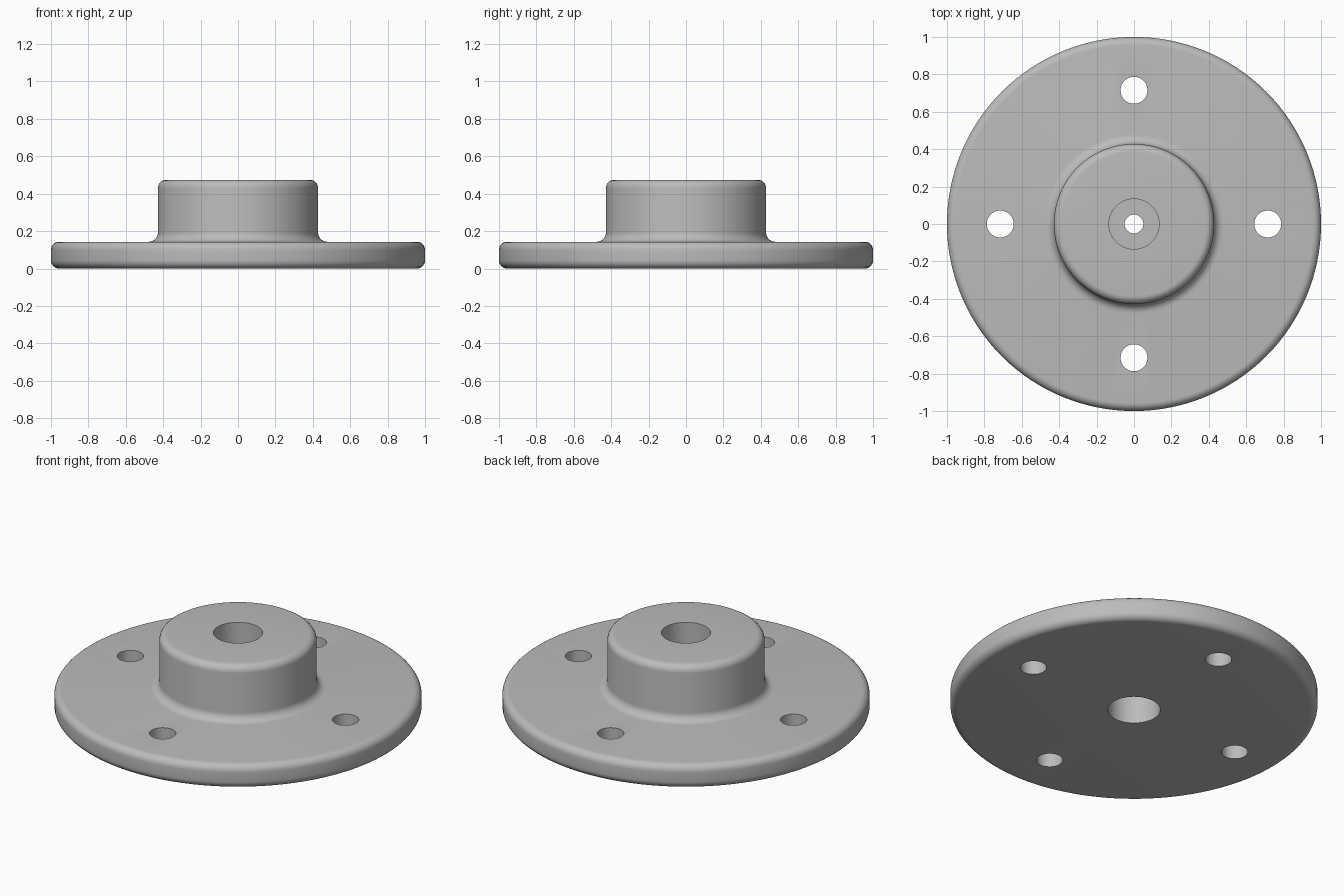
import bpy
import bmesh
from math import cos, sin, pi, radians
from mathutils import Matrix, Vector

old = bpy.data.objects.get("Cube")
if old:
    bpy.data.objects.remove(old, do_unlink=True)

SEGMENTS = 128
DISC_R, DISC_H = 1.0, 0.143
HUB_R, HUB_H = 0.428, 0.474
ROUND = 0.043          # rounded outer edges
FILLET = 0.05          # blend between disc and hub
TOP_BORE, BOTTOM_BORE, CORE_BORE = 0.134, 0.143, 0.05
WEB_LOW, WEB_HIGH = 0.2, 0.28
BOLT_R, BOLT_CIRCLE = 0.072, 0.715


def arc(r, z, radius, start, end, steps=7):
    """Points of a circular arc in the profile plane, angles in degrees."""
    angles = [radians(start + (end - start) * i / steps) for i in range(steps + 1)]
    return [(r + radius * cos(a), z + radius * sin(a)) for a in angles]


def lathe(name, profile):
    """Revolve a closed profile around the z axis."""
    bm = bmesh.new()
    verts = [bm.verts.new((r, 0, z)) for r, z in profile]
    edges = [bm.edges.new((a, b)) for a, b in zip(verts, verts[1:] + verts[:1])]
    bmesh.ops.spin(bm, geom=verts + edges, cent=(0, 0, 0), axis=(0, 0, 1),
                   angle=2 * pi, steps=SEGMENTS, use_merge=True)
    bmesh.ops.remove_doubles(bm, verts=bm.verts, dist=1e-5)
    bmesh.ops.recalc_face_normals(bm, faces=bm.faces)
    mesh = bpy.data.meshes.new(name)
    bm.to_mesh(mesh)
    bm.free()
    obj = bpy.data.objects.new(name, mesh)
    bpy.context.collection.objects.link(obj)
    return obj


# Flanged hub: disc, fillet, hub and stepped centre bore in one profile
profile = [(BOTTOM_BORE, 0)]
profile += arc(DISC_R - ROUND, ROUND, ROUND, -90, 0)
profile += arc(DISC_R - ROUND, DISC_H - ROUND, ROUND, 0, 90)
profile += arc(HUB_R + FILLET, DISC_H + FILLET, FILLET, 270, 180)
profile += arc(HUB_R - ROUND, HUB_H - ROUND, ROUND, 0, 90)
profile += [(TOP_BORE, HUB_H), (TOP_BORE, WEB_HIGH), (CORE_BORE, WEB_HIGH),
            (CORE_BORE, WEB_LOW), (BOTTOM_BORE, WEB_LOW)]
flange = lathe("flanged_hub", profile)

# Four bolt holes through the disc
bm = bmesh.new()
for i in range(4):
    spot = Matrix.Rotation(i * pi / 2, 4, 'Z') @ Vector((BOLT_CIRCLE, 0, DISC_H / 2))
    bmesh.ops.create_cone(bm, cap_ends=True, segments=48, radius1=BOLT_R, radius2=BOLT_R,
                          depth=DISC_H * 2, matrix=Matrix.Translation(spot))
cut_mesh = bpy.data.meshes.new("bolt_hole_cutter")
bm.to_mesh(cut_mesh)
bm.free()
cutter = bpy.data.objects.new("bolt_hole_cutter", cut_mesh)
bpy.context.collection.objects.link(cutter)
cutter.hide_render = True

boolean = flange.modifiers.new("bolt_holes", 'BOOLEAN')
boolean.operation = 'DIFFERENCE'
boolean.solver = 'EXACT'
boolean.object = cutter

bpy.ops.object.select_all(action='DESELECT')
flange.select_set(True)
bpy.context.view_layer.objects.active = flange
bpy.ops.object.modifier_apply(modifier=boolean.name)
bpy.data.objects.remove(cutter, do_unlink=True)

# Plain grey finish
grey = bpy.data.materials.new("plain_grey")
grey.use_nodes = True
colour = (0.5, 0.5, 0.5, 1)
grey.diffuse_color = colour
grey.node_tree.nodes["Principled BSDF"].inputs["Base Color"].default_value = colour
flange.data.materials.clear()
flange.data.materials.append(grey)

bpy.ops.object.shade_smooth_by_angle(angle=radians(30))
